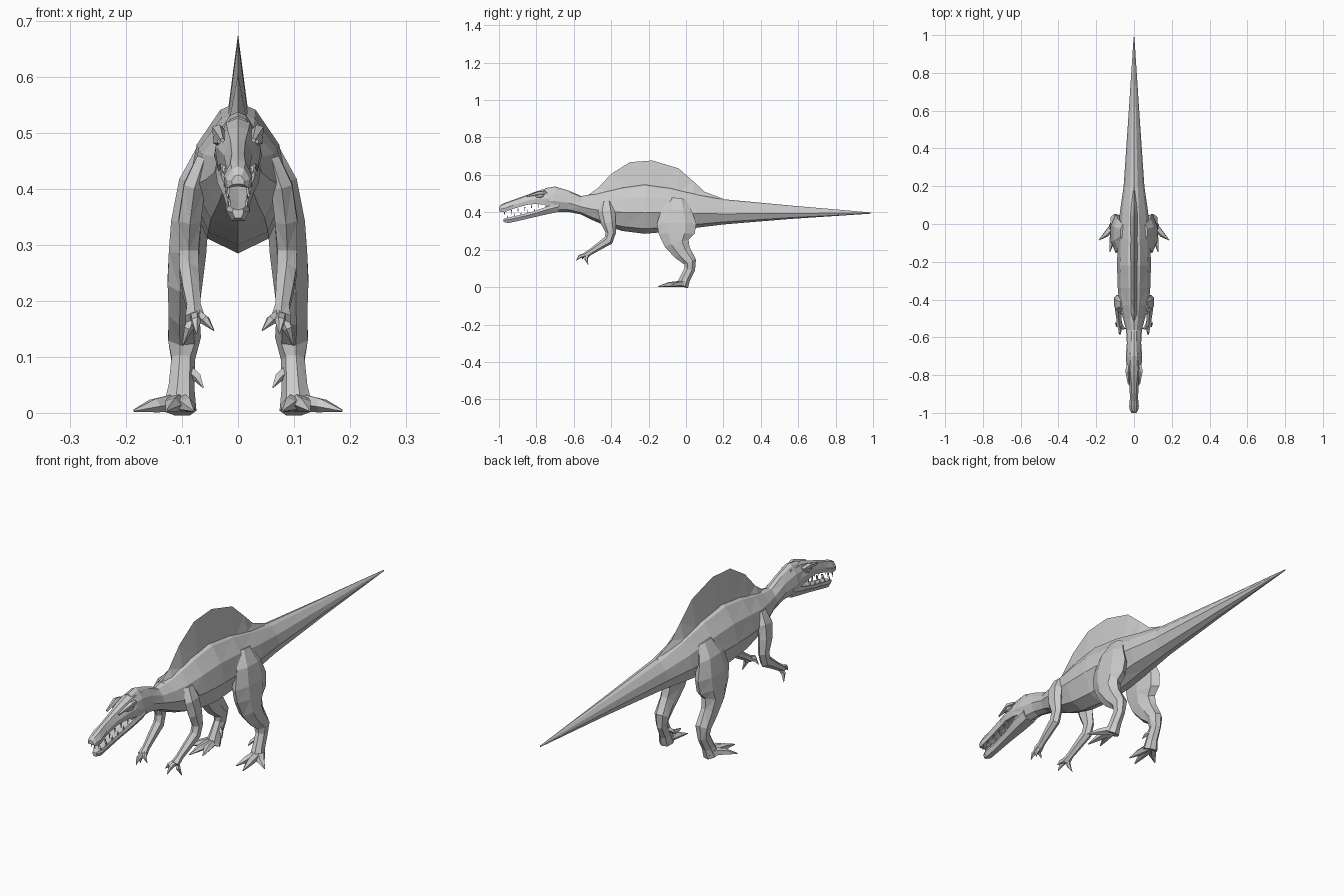
import bpy, bmesh, math
from mathutils import Vector


def loft(name, rings, mirror=False):
    """Skin equal-length rings of points into one flat-shaded closed mesh."""
    bm = bmesh.new()
    vs = [[bm.verts.new(p) for p in r] for r in rings]
    n = len(vs[0])
    for a, b in zip(vs, vs[1:]):
        for i in range(n):
            j = (i + 1) % n
            bm.faces.new((a[i], a[j], b[j], b[i]))
    bm.faces.new(vs[0])
    bm.faces.new(vs[-1][::-1])
    bmesh.ops.recalc_face_normals(bm, faces=bm.faces)
    bmesh.ops.triangulate(bm, faces=bm.faces)
    me = bpy.data.meshes.new(name)
    bm.to_mesh(me)
    bm.free()
    ob = bpy.data.objects.new(name, me)
    bpy.context.collection.objects.link(ob)
    if mirror:
        ob.modifiers.new("Mirror", 'MIRROR')
    return ob


def trunk(name, sections, half):
    """Sections (y, top, bottom, half width); half = right side of a unit outline."""
    outline = half + [(-x, t) for x, t in half[::-1] if x > 0]
    return loft(name, [[(x * w, y, b + (t - b) * k) for x, k in outline]
                       for y, t, b, w in sections])


def limb(name, path, sides=6):
    """Path entries (x, y, z, half width across, half depth)."""
    pts = [Vector(p[:3]) for p in path]
    rings = []
    for i, p in enumerate(path):
        t = (pts[min(i + 1, len(pts) - 1)] - pts[max(i - 1, 0)]).normalized()
        v = t.cross(Vector((1, 0, 0))).normalized()
        u = v.cross(t)
        ring = []
        for k in range(sides):
            a = math.tau * (k + 0.5) / sides
            ring.append(pts[i] + u * math.cos(a) * p[3] * 1.1 + v * math.sin(a) * p[4] * 1.1)
        rings.append(ring)
    return loft(name, rings, True)


# Body, neck and tail
trunk("body_and_tail", [
    (0.99, .399, .393, .002), (0.55, .437, .364, .031), (0.20, .470, .335, .055),
    (0.06, .500, .318, .075), (-.08, .535, .298, .086), (-.22, .555, .285, .090),
    (-.34, .538, .300, .086), (-.43, .515, .328, .078), (-.50, .497, .358, .058),
    (-.56, .487, .388, .042), (-.63, .517, .403, .038), (-.70, .538, .402, .043),
    (-.75, .530, .415, .040)],
    [(0, 1), (.35, .95), (.82, .72), (1, .42), (.62, .1), (0, 0)])

# Sail along the spine
sail = [(-.52, .495, .490), (-.47, .53, .495), (-.40, .605, .51), (-.30, .668, .53),
        (-.18, .677, .54), (-.04, .635, .515), (.04, .565, .50), (.10, .510, .48),
        (.20, .472, .46)]
loft("back_sail", [[(-.018, y, b), (0, y, t), (.018, y, b)] for y, t, b in sail])

# Head: snout and open lower jaw
trunk("snout", [
    (-.68, .532, .425, .041), (-.75, .527, .440, .043), (-.80, .512, .445, .037),
    (-.85, .493, .440, .027), (-.92, .468, .420, .022), (-.965, .452, .403, .027),
    (-.99, .440, .402, .022), (-1.0, .425, .408, .012)],
    [(0, 1), (.5, .9), (.95, .4), (.85, 0), (0, .08)])
trunk("lower_jaw", [
    (-.68, .450, .403, .040), (-.75, .428, .388, .037), (-.82, .403, .372, .027),
    (-.90, .383, .353, .021), (-.95, .373, .343, .021), (-.975, .365, .348, .010)],
    [(0, .85), (.85, 1), (1, .6), (.55, 0)])

# Brow ridges and eyes
limb("brow_ridge", [(.030, -.745, .503, .010, .006), (.036, -.78, .505, .011, .010),
                    (.028, -.85, .487, .004, .004)], 5)
limb("eye", [(.036, -.76, .490, .004, .005), (.039, -.78, .488, .006, .010),
             (.034, -.805, .485, .003, .004)], 5)

# Teeth along both jaws
for i in range(6):
    y, f = -.79 - .036 * i, i / 5
    x, z = (.029, .022, .018, .018, .022, .017)[i], .446 - .043 * f
    limb(f"upper_tooth_{i + 1}", [(x, y, z, .003, .004), (x, y, z - .022, .0005, .0005)], 4)
for i in range(5):
    y, f = -.81 - .036 * i, i / 4
    x, z = .023 - .008 * f, .403 - .035 * f
    limb(f"lower_tooth_{i + 1}", [(x, y, z, .003, .004), (x, y, z + .02, .0005, .0005)], 4)

# Hind legs
limb("hind_leg", [
    (.055, -.045, .470, .018, .040), (.080, -.050, .410, .026, .075),
    (.088, -.050, .340, .032, .098), (.092, -.050, .285, .032, .090),
    (.096, -.050, .235, .030, .062), (.098, -.020, .185, .026, .045),
    (.097, .022, .135, .028, .032), (.099, .020, .095, .020, .027),
    (.102, -.005, .045, .022, .026), (.105, -.02, .006, .028, .030)], 7)
for i, (x, y) in enumerate([(.080, -.125), (.128, -.148), (.186, -.085)]):
    mx, my = .105 + (x - .105) * .55, -.02 + (y + .02) * .55
    limb(f"toe_{i + 1}", [(.105, -.005, .020, .020, .017), (mx, my, .014, .014, .012),
                          (x, y, .004, .002, .002)], 5)
limb("dew_claw", [(.088, .005, .075, .009, .009), (.072, -.01, .062, .007, .008),
                  (.062, -.02, .045, .001, .001)], 4)

# Forelimbs
limb("arm", [
    (.060, -.425, .455, .014, .025), (.078, -.425, .405, .020, .042),
    (.086, -.415, .345, .021, .036), (.088, -.402, .290, .018, .025),
    (.087, -.415, .250, .018, .024), (.083, -.465, .218, .016, .018),
    (.079, -.510, .188, .013, .014), (.077, -.540, .168, .018, .014)])
for i, (x, y, z) in enumerate([(.043, -.555, .147), (.074, -.587, .142), (.099, -.523, .120)]):
    k = Vector((.077, -.53, .175)).lerp(Vector((x, y, z)), .55) + Vector((0, -.008, .006))
    limb(f"finger_{i + 1}", [(.077, -.525, .178, .010, .010), (*k, .008, .009),
                             (x, y, z, .001, .001)], 5)
